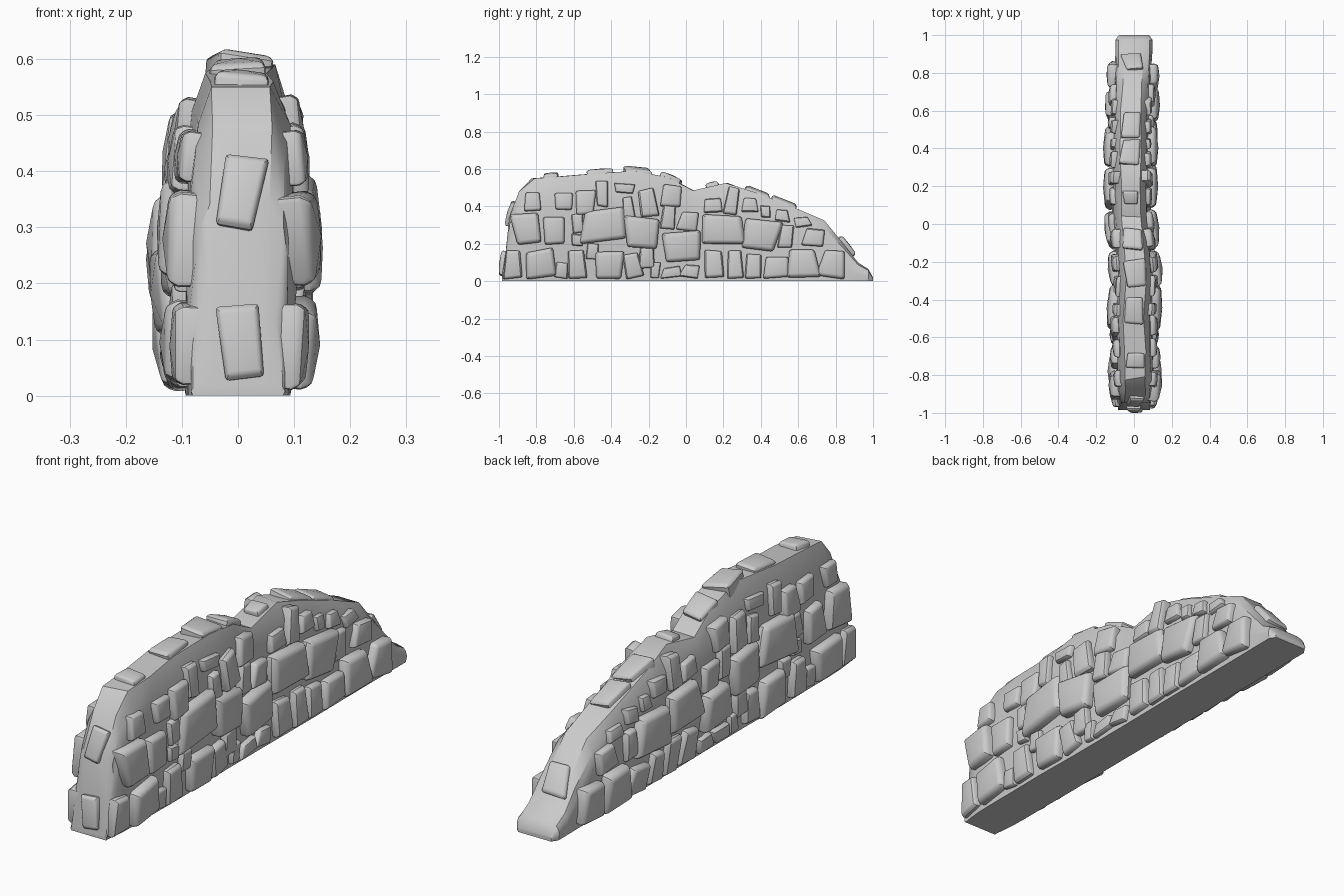
import bpy, bmesh, random
from math import radians
from mathutils import Vector, Matrix

if "Cube" in bpy.data.objects:
    bpy.data.objects.remove(bpy.data.objects["Cube"])

random.seed(11)

# Wall sections along its length: y, height, half width, sideways drift
SECTIONS = [(-.985, .02, .084, 0), (-.965, .15, .084, 0), (-.945, .34, .088, .003),
            (-.885, .48, .094, .006), (-.82, .55, .096, .008), (-.68, .56, .096, .006),
            (-.5, .575, .098, 0), (-.28, .59, .094, .01), (-.1, .555, .094, -.006),
            (.04, .485, .094, -.018), (.22, .525, .096, -.018), (.36, .475, .097, -.018),
            (.6, .385, .096, -.014), (.74, .325, .096, -.008), (.85, .19, .097, -.004),
            (.92, .1, .098, 0), (.975, .065, .098, 0), (1, .02, .08, 0)]
# Half cross-section: height fraction, width fraction, share of the drift
HALF = [(0, .95, 0), (.4, 1, 1), (.7, .95, 1), (.88, .85, 1), (1, .55, 1)]


def section(y):
    y = max(-.985, min(1, y))
    for a, b in zip(SECTIONS, SECTIONS[1:]):
        if y <= b[0]:
            t = (y - a[0]) / (b[0] - a[0])
            return [p + (q - p) * t for p, q in zip(a[1:], b[1:])]


def side_point(y, z, s):
    h, w, c = section(y)
    t = max(0, min(.93, z / h))
    for (t0, w0, d0), (t1, w1, d1) in zip(HALF, HALF[1:]):
        if t <= t1:
            f = (t - t0) / (t1 - t0)
            return Vector((c * (d0 + (d1 - d0) * f) + s * w * (w0 + (w1 - w0) * f), y, z))


def finish(bm, name):
    bmesh.ops.recalc_face_normals(bm, faces=bm.faces)
    me = bpy.data.meshes.new(name)
    bm.to_mesh(me)
    bm.free()
    ob = bpy.data.objects.new(name, me)
    bpy.context.collection.objects.link(ob)
    bpy.ops.object.select_all(action='DESELECT')
    ob.select_set(True)
    bpy.context.view_layer.objects.active = ob
    bpy.ops.object.shade_smooth_by_angle(angle=radians(32))
    return ob


def stone(bm, centre, u, v, n, w, h, d):
    """Irregular four-sided block with softened edges and a slightly domed face."""
    turn = Matrix.Rotation(radians(random.uniform(-8, 8)), 3, n)
    u, v = turn @ u, turn @ v
    low, high = random.choice([(1.08, .82), (1.05, .9), (.9, 1.05)])
    lean = random.uniform(-.07, .07) * w
    j = lambda: random.uniform(.88, 1.05)
    corners = [(sx * w / 2 * (low if sy < 0 else high) * j() + sy * lean, sy * h / 2 * j())
               for sx, sy in ((-1, -1), (1, -1), (1, 1), (-1, 1))]
    part = bmesh.new()
    rings = [[part.verts.new(centre + (u * a + v * b) * k + n * o) for a, b in corners]
             for k, o in ((.97, -.035), (1.02, d * .4), (.9, d * .82))]
    for r0, r1 in zip(rings, rings[1:]):
        for i in range(4):
            k = (i + 1) % 4
            part.faces.new((r0[i], r0[k], r1[k], r1[i]))
    part.faces.new(rings[0][::-1])
    cap = part.faces.new(rings[2])
    edges = list(cap.edges) + [e for e in part.edges if
                               any(a in e.verts for a in rings[1]) and
                               abs((e.verts[0].co - e.verts[1].co).normalized().dot(n)) > .5]
    bmesh.ops.bevel(part, geom=edges, offset=min(w, h) * .08, segments=2,
                    profile=.5, affect='EDGES')
    cap = max(part.faces, key=lambda f: f.calc_center_median().dot(n))
    top = bmesh.ops.poke(part, faces=[cap])['verts'][0]
    top.co += n * d * .18
    tmp = bpy.data.meshes.new("tmp")
    part.to_mesh(tmp)
    part.free()
    bm.from_mesh(tmp)
    bpy.data.meshes.remove(tmp)


def course(name, boxes):
    """Stones given as y0, y1, z0, z1, set on both faces of the wall."""
    bm = bmesh.new()
    for s in (1, -1):
        for y0, y1, z0, z1 in boxes:
            y, z, w, h = (y0 + y1) / 2, (z0 + z1) / 2, y1 - y0, z1 - z0
            u = (side_point(y + .03, z, s) - side_point(y - .03, z, s)).normalized()
            v = (side_point(y, z + .02, s) - side_point(y, z - .02, s)).normalized()
            n = u.cross(v).normalized() * s
            n *= 1 if n.x * s > 0 else -1
            d = .02 + min(.032, w * h * 1.3)
            stone(bm, side_point(y, z, s), u, v, n, w * 1.06, h * 1.04, d)
    finish(bm, name)


# Rubble core, lofted through the sections, with a rough crest
bm = bmesh.new()
loops = []
for y, h, w, c in SECTIONS:
    pts = [(c * m + w * k, h * t) for t, k, m in HALF]
    pts += [(c * m - w * k, h * t) for t, k, m in HALF[::-1]]
    loops.append([bm.verts.new((x + random.uniform(-.005, .005) * (z > .1),
                                y + random.uniform(-.012, .012) * (z > .4), z)) for x, z in pts])
for a, b in zip(loops, loops[1:]):
    for i in range(len(a)):
        k = (i + 1) % len(a)
        bm.faces.new((a[i], a[k], b[k], b[i]))
bm.faces.new(loops[0])
bm.faces.new(loops[-1])
finish(bm, "wall_core")

# Bottom course: y0, y1, top
course("bottom_stones", [(a, b, .02, t) for a, b, t in [
    (-.97, -.88, .16), (-.86, -.7, .165), (-.7, -.63, .1), (-.63, -.54, .165),
    (-.48, -.34, .16), (-.33, -.24, .15), (-.19, -.14, .1), (-.13, -.03, .075),
    (-.02, .07, .085), (.1, .2, .16), (.22, .3, .16), (.32, .4, .14),
    (.42, .55, .13), (.55, .71, .17), (.72, .85, .165)]])
# Middle course
course("middle_stones", [
    (-.92, -.78, .2, .36), (-.76, -.65, .2, .34), (-.61, -.55, .26, .36),
    (-.61, -.55, .19, .25), (-.53, -.47, .12, .2), (-.55, -.33, .22, .38),
    (-.32, -.15, .18, .34), (-.25, -.17, .07, .18), (-.13, -.06, .28, .4),
    (-.12, .07, .11, .26), (-.04, .06, .27, .37), (.09, .3, .2, .35),
    (.31, .5, .17, .32), (.5, .57, .18, .3), (.63, .74, .19, .28)])
# Upper course
course("upper_stones", [
    (-.86, -.78, .38, .47), (-.7, -.61, .38, .47), (-.59, -.49, .36, .48),
    (-.48, -.42, .4, .53), (-.38, -.28, .47, .52), (-.34, -.28, .34, .45),
    (-.25, -.16, .35, .49), (-.13, -.03, .4, .51), (.1, .19, .37, .44),
    (.21, .28, .36, .5), (.3, .38, .37, .44), (.4, .45, .34, .4),
    (.48, .55, .32, .38), (.58, .66, .29, .34)])

# Capstones along the crest: y, length, width
bm = bmesh.new()
for y, l, w in [(-.72, .08, .1), (-.46, .14, .1), (-.26, .14, .11), (-.08, .12, .1),
                (.14, .07, .08), (.38, .14, .1), (.52, .14, .1), (.855, .13, .1)]:
    v = Vector((0, .08, section(y + .04)[0] - section(y - .04)[0])).normalized()
    u = Vector((1, 0, random.uniform(-.15, .15))).normalized()
    h, _, c = section(y)
    stone(bm, Vector((c, y, h)), u, v, u.cross(v), w, l, .024)
finish(bm, "cap_stones")

# Stones on the front end
bm = bmesh.new()
for y, z, w, h, lean in [(-.973, .095, .075, .14, .1), (-.932, .36, .075, .13, .3)]:
    v = Vector((0, lean, 1)).normalized()
    u = Vector((1, 0, 0))
    stone(bm, Vector((.005, y, z)), u, v, u.cross(v), w, h, .026)
finish(bm, "front_end_stones")
